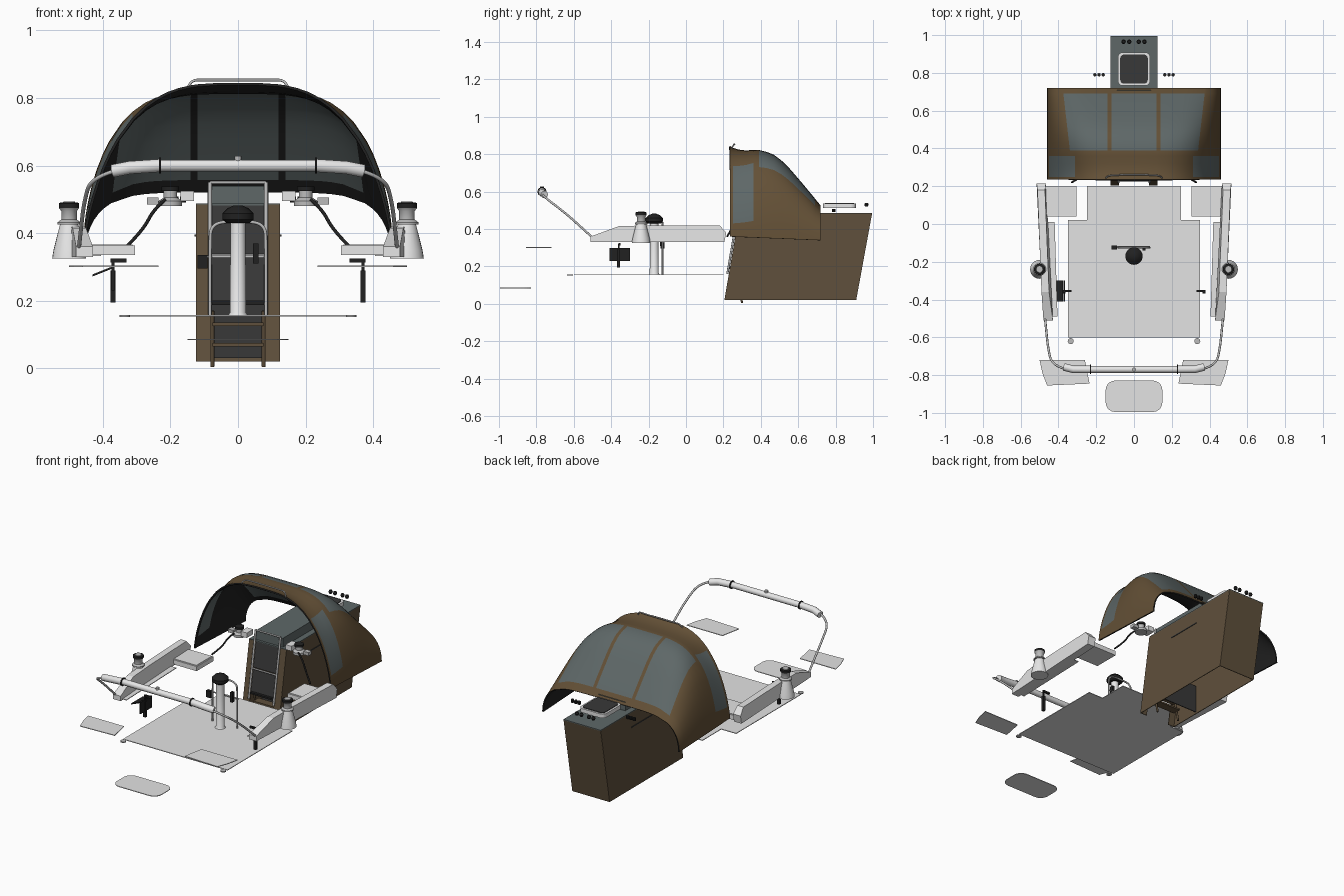
import bpy, bmesh, math

cube = bpy.data.objects.get("Cube")
if cube:
    bpy.data.objects.remove(cube, do_unlink=True)


def material(name, r, g, b):
    m = bpy.data.materials.new(name)
    m.use_nodes = True
    m.diffuse_color = (r, g, b, 1)
    m.node_tree.nodes["Principled BSDF"].inputs["Base Color"].default_value = (r, g, b, 1)
    return m


CANVAS = material("brown canvas", .125, .08, .037)
WOOD = material("brown wood", .115, .08, .045)
WINDOW = material("grey window", .112, .137, .137)
WHITE = material("white gelcoat", .82, .82, .82)
DECK = material("light grey deck", .77, .77, .77)
STEEL = material("steel", .5, .5, .5)
BLACK = material("black", .015, .015, .015)
DARK = material("dark grey", .04, .04, .04)


def finish(name, bm, *mats, smooth=False, fix=True):
    if fix:
        bmesh.ops.recalc_face_normals(bm, faces=bm.faces)
    me = bpy.data.meshes.new(name)
    bm.to_mesh(me)
    bm.free()
    ob = bpy.data.objects.new(name, me)
    bpy.context.collection.objects.link(ob)
    for m in mats:
        me.materials.append(m)
    if smooth:
        smooth_by_angle(ob)
    return ob


def smooth_by_angle(ob):
    bpy.ops.object.select_all(action='DESELECT')
    ob.select_set(True)
    bpy.context.view_layer.objects.active = ob
    bpy.ops.object.shade_smooth_by_angle(angle=math.radians(35))


def prism(name, pts, axis, a, b, mat):
    """Extrude a 2D outline along an axis from a to b."""
    def place(p, d):
        return {'x': (d, p[0], p[1]), 'y': (p[0], d, p[1]), 'z': (p[0], p[1], d)}[axis]
    bm = bmesh.new()
    lo = [bm.verts.new(place(p, a)) for p in pts]
    hi = [bm.verts.new(place(p, b)) for p in pts]
    bm.faces.new(lo)
    bm.faces.new(hi)
    for i in range(len(pts)):
        k = (i + 1) % len(pts)
        bm.faces.new((lo[i], lo[k], hi[k], hi[i]))
    return finish(name, bm, mat)


def box(name, x, y, z, mat):
    return prism(name, [(x[0], y[0]), (x[1], y[0]), (x[1], y[1]), (x[0], y[1])], 'z', *z, mat)


def plate(name, pts, z, mat):
    return prism(name, pts, 'z', z - .002, z + .002, mat)


def lathe(name, x, y, profile, mat, n=24):
    """Stack of rings (radius, z) around a vertical axis."""
    bm = bmesh.new()
    rings = [[bm.verts.new((x + r * math.cos(i * math.tau / n), y + r * math.sin(i * math.tau / n), z))
              for i in range(n)] for r, z in profile]
    for lo, hi in zip(rings, rings[1:]):
        for i in range(n):
            bm.faces.new((lo[i], lo[(i + 1) % n], hi[(i + 1) % n], hi[i]))
    bm.faces.new(rings[0])
    bm.faces.new(rings[-1])
    return finish(name, bm, mat, smooth=True)


def tube(name, pts, r, mat, curved=False):
    cu = bpy.data.curves.new(name, 'CURVE')
    cu.dimensions = '3D'
    cu.bevel_depth, cu.bevel_resolution, cu.use_fill_caps = r, 3, True
    sp = cu.splines.new('NURBS' if curved else 'POLY')
    sp.points.add(len(pts) - 1)
    for p, co in zip(sp.points, pts):
        p.co = (*co, 1)
    if curved:
        sp.order_u, sp.use_endpoint_u = 3, True
    cu.materials.append(mat)
    ob = bpy.data.objects.new(name, cu)
    bpy.context.collection.objects.link(ob)


def rounded(x, y, hx, hy, r):
    return [(x + sx * (hx - r) + r * math.cos(a), y + sy * (hy - r) + r * math.sin(a))
            for q, (sx, sy) in enumerate([(1, 1), (-1, 1), (-1, -1), (1, -1)])
            for a in [(q + k / 5) * math.pi / 2 for k in range(6)]]


# Spray hood: arched sections, squarer towards the rear edge
crown = [(.235, .845), (.25, .835), (.28, .825), (.32, .82), (.36, .823), (.39, .823), (.43, .813), (.47, .797),
         (.51, .767), (.55, .728), (.59, .682), (.63, .635), (.67, .587), (.69, .562), (.72, .525)]
half = [0, .13, .26, .305, .38, .45, .53, .6, .68, .78, .83, .87, .91, .94, .965, .98, .994, 1]
cols = [-u for u in half[:0:-1]] + half
bm = bmesh.new()
grid = []
for y, top in crown:
    t = (y - .235) / .485
    base, p, e = .36 - .02 * t, 3.2 + 2.8 * t, .7 - .2 * t
    row = [math.copysign(.7 + .12 * t, u) if abs(u) == .78 and t > .3 else u for u in cols]
    grid.append([bm.verts.new((.46 * u, y, base + (top - base) * (1 - abs(u) ** p) ** e)) for u in row])
for r0, r1 in zip(grid, grid[1:]):
    for j in range(len(cols) - 1):
        f = bm.faces.new((r0[j], r0[j + 1], r1[j + 1], r1[j]))
        y = f.calc_center_median().y
        u = abs(cols[j] + cols[j + 1]) / 2
        rear = .39 < y < .69 and u < .78 and not .26 < u < .305
        side = .25 < y < .36 and .68 < u < .98
        f.material_index = int(rear or side)
hood = finish("spray_hood", bm, CANVAS, WINDOW, BLACK, WINDOW, fix=False)
mod = hood.modifiers.new("thickness", 'SOLIDIFY')
mod.thickness, mod.offset, mod.material_offset, mod.material_offset_rim = .008, -1, 2, 2
bpy.context.view_layer.objects.active = hood
bpy.ops.object.modifier_apply(modifier="thickness")
smooth_by_angle(hood)
tube("hood_grab_rail", [(-.148, .245, .83), (-.14, .255, .853), (-.1, .26, .853), (.1, .26, .853), (.14, .255, .853),
                        (.148, .245, .83)], .004, STEEL, True)


def slope(z, off=0):
    """Depth of the leaning companionway front at a height."""
    return .205 + .172 * (z - .02) - off


def leaning(name, z0, z1, x0, x1, off, thick, mat):
    return prism(name, [(slope(z0, off), z0), (slope(z1, off), z1), (slope(z1, off - thick), z1),
                        (slope(z0, off - thick), z0)], 'x', x0, x1, mat)


# Companionway shell, open below, with grey top and raised sliding hatch
for s in (1, -1):
    prism("companionway_side", [(.205, .02), (.91, .02), (.994, .484), (.285, .484)], 'x', s * .121, s * .125, WOOD)
    leaning("companionway_front", .02, .484, s * .08, s * .123, 0, .004, WOOD)
    box("box_side_slot", (s * .125, s * .128), (.48, .7), (.39, .396), DARK)
    for k in range(3):
        lathe("deck_block", s * (.163 + .022 * k), .79, [(.009, .49), (.009, .508)], BLACK, 10)
    for x in (.025, .055):
        lathe("rear_block", s * x, .965, [(.008, .52), (.012, .53), (.008, .54)], BLACK, 10)
prism("companionway_back", [(.906, .02), (.91, .02), (.995, .484), (.991, .484)], 'x', -.123, .123, WOOD)
box("companionway_top", (-.125, .125), (.285, .995), (.482, .487), WINDOW)
box("sliding_hatch", (-.09, .09), (.3, .71), (.487, .54), WINDOW)
prism("deck_hatch", rounded(0, .82, .085, .088, .025), 'z', .512, .536, WHITE)
prism("hatch_pane", rounded(0, .82, .073, .077, .02), 'z', .536, .54, DARK)

# Washboards, steel frame and the steps inside
leaning("washboard_upper", .335, .482, -.08, .08, -.002, .005, DARK)
leaning("washboard_lower", .2, .33, -.08, .08, -.002, .005, DARK)
box("step_backing", (-.12, .12), (.4, .405), (.03, .2), DARK)
for s in (1, -1):
    tube("frame_rail", [(s * .083, slope(.16, .008), .16), (s * .083, slope(.55, .008), .55)], .006, STEEL)
    tube("step_rail", [(s * .076, .3, .005), (s * .076, .265, .17)], .006, WOOD)
for name, z in (("frame_top", .55), ("frame_bar", .333)):
    tube(name, [(-.083, slope(z, .008), z), (.083, slope(z, .008), z)], .005, STEEL)
for z, y in ((.07, .285), (.13, .273)):
    box("step", (-.076, .076), (y - .02, y + .03), (z - .005, z + .005), WOOD)
box("top_step", (-.078, .078), (.225, .3), (.188, .198), BLACK)

# Cockpit floor and loose panels
plate("cockpit_floor", [(-.35, -.6), (.35, -.6), (.35, .02), (.25, .02), (.25, .2), (-.25, .2), (-.25, .02),
                        (-.35, .02)], .155, DECK)
plate("stern_step", rounded(0, -.912, .15, .083, .05), .085, DECK)

for s in (1, -1):
    plate("quarter_seat", [(s * x, y) for x, y in [(.26, -.72), (.5, -.72), (.485, -.79), (.46, -.855), (.235, -.845)]],
          .302, DECK)
    plate("side_strip", [(s * x, y) for x, y in [(.42, .01), (.465, .01), (.475, -.49), (.405, -.49)]], .335, DECK)
    box("locker_lid", (s * .305, s * .475), (.04, .2), (.335, .363), WHITE)
    box("locker_panel", (s * .312, s * .468), (.047, .193), (.363, .366), DECK)
    lathe("floor_pad", s * .335, -.62, [(.016, .152), (.016, .158)], STEEL, 16)

    # Coaming, splayed outwards towards the cabin
    coaming = prism("coaming", [(-.51, .33), (-.51, .36), (-.36, .415), (-.2, .42), (.18, .42), (.215, .38), (.205, .33)],
                    'x', s * .465, s * .515, WHITE)
    for v in coaming.data.vertices:
        v.co.x += s * .035 * (v.co.y - .2) / .7
        if v.co.z > .4:
            v.co.x = s * (abs(v.co.x) * .8 + .1)

    # Main winch on its cone
    lathe("winch_base", s * .5, -.24, [(.05, .325), (.046, .35), (.027, .425)], WHITE)
    lathe("winch_drum", s * .5, -.24, [(.034, .425), (.034, .432), (.023, .44), (.023, .465), (.03, .475)], STEEL)
    lathe("winch_cap", s * .5, -.24, [(.03, .475), (.03, .488), (.026, .49)], BLACK)
    lathe("winch_socket", s * .5, -.24, [(.019, .488), (.017, .493)], STEEL)

    # Cabin-top winch, clutch and rope
    lathe("cabin_winch", s * .2, .3, [(.035, .48), (.035, .495), (.02, .505), (.02, .525)], STEEL)
    lathe("cabin_winch_cap", s * .2, .3, [(.026, .525), (.026, .538)], BLACK)
    box("rope_clutch", (s * .13, s * .17), (.27, .33), (.495, .525), WHITE)
    box("rope_lead", (s * .235, s * .27), (.29, .32), (.485, .505), STEEL)
    tube("rope", [(s * .215, .27, .5), (s * .25, .26, .47), (s * .28, .25, .41), (s * .33, .22, .36)], .005, BLACK, True)

    # Control lever
    box("lever_grip", (s * .362, s * .378), (-.368, -.352), (.195, .29), BLACK)
    box("lever_arm", (s * .33, s * .378), (-.36, -.35), (.313, .325), BLACK)
    box("lever_stem", (s * .366, s * .374), (-.363, -.355), (.28, .32), BLACK)

    # Stern rail leg, end pad and collar
    tube("stern_rail_leg", [(s * .472, -.49, .345), (s * .465, -.56, .41), (s * .456, -.65, .49), (s * .435, -.75, .565),
                            (s * .36, -.768, .585)], .006, STEEL, True)
    tube("rail_end_pad", [(s * .23, -.77, .6), (s * .32, -.77, .594), (s * .37, -.757, .584)], .02, WHITE)
    tube("rail_band", [(s * .228, -.77, .6), (s * .234, -.77, .6)], .025, BLACK)

tube("rail_pad", [(-.23, -.77, .6), (.23, -.77, .6)], .018, WHITE)
lathe("stern_light", 0, -.77, [(.01, .61), (.01, .628)], STEEL, 12)
box("control_plate", (-.374, -.366), (-.41, -.3), (.23, .3), BLACK)
prism("control_flap", [(-.43, .272), (-.375, .294), (-.375, .3), (-.43, .278)], 'y', -.41, -.3, BLACK)

# Steering pedestal with compass and guard hoop
lathe("pedestal", 0, -.17, [(.03, .155), (.024, .165), (.022, .43)], WHITE)
lathe("compass", 0, -.17, [(.035, .43), (.046, .44), (.046, .458), (.03, .474), (.012, .482)], BLACK)
tube("guard_hoop", [(-.083, -.125, .155), (-.083, -.125, .36), (-.08, -.125, .43), (0, -.125, .435), (.08, -.125, .43),
                    (.083, -.125, .36), (.083, -.125, .155)], .005, STEEL, True)
box("instrument", (-.12, -.09), (-.135, -.115), (.295, .335), BLACK)
box("throttle", (.045, .06), (-.14, -.12), (.31, .37), BLACK)
tube("wheel_axle", [(-.11, -.12, .33), (.085, -.12, .33)], .004, STEEL)
